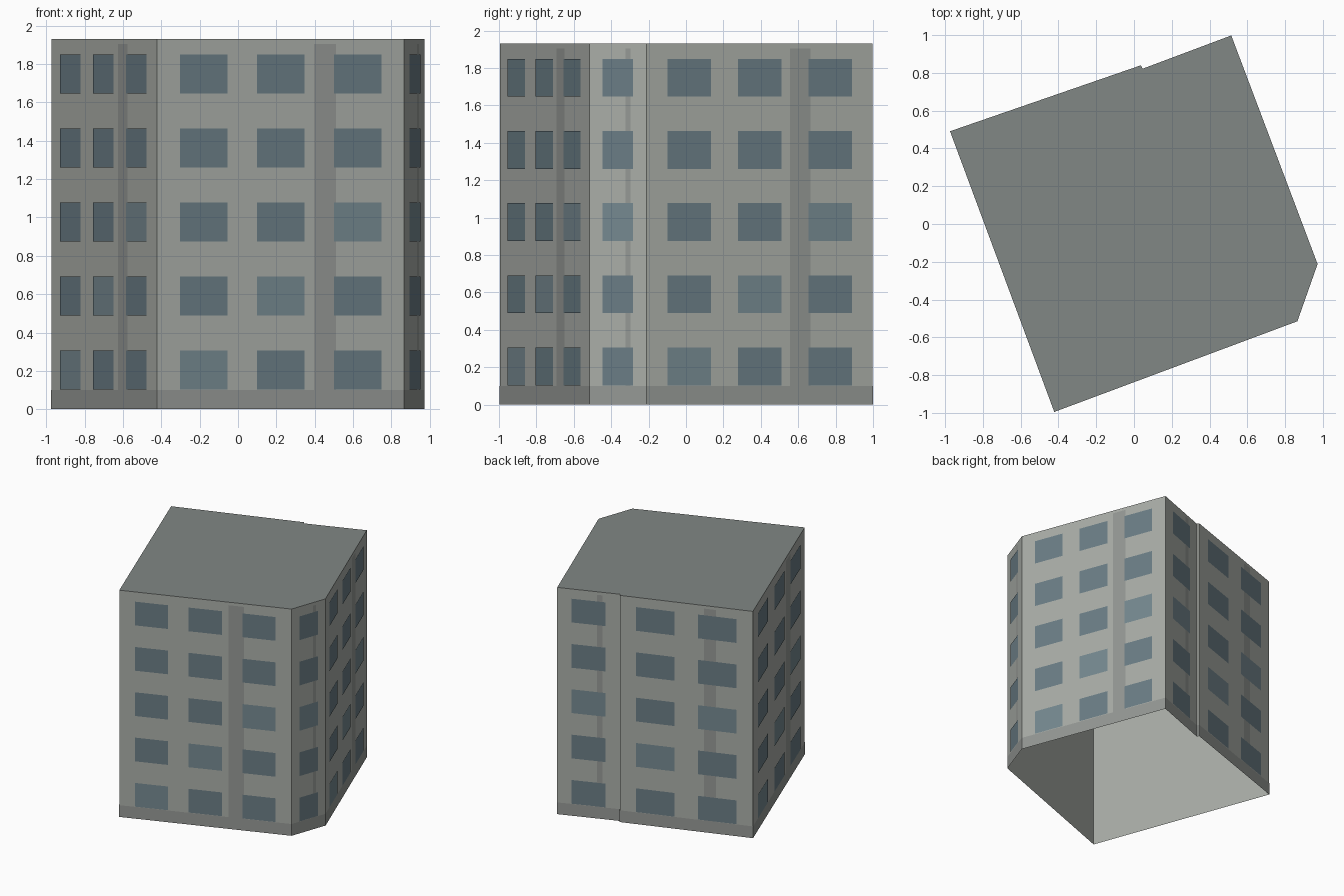
import bpy
from mathutils import Vector

if "Cube" in bpy.data.objects:
    bpy.data.objects.remove(bpy.data.objects["Cube"])

H = 1.93
FLOORS = 5
STOREY = H / FLOORS

# Footprint corners, counter-clockwise, with the number of window bays on the wall that follows
PLAN = [(-0.422, -0.995, 3), (0.865, -0.515, 1), (0.972, -0.212, 3), (0.515, 0.998, 1),
        (0.045, 0.822, 0), (0.036, 0.84, 2), (-0.974, 0.491, 3)]
N = len(PLAN)


def material(name, rgb):
    m = bpy.data.materials.new(name)
    m.diffuse_color = (*rgb, 1)
    m.use_nodes = True
    m.node_tree.nodes["Principled BSDF"].inputs["Base Color"].default_value = m.diffuse_color
    return m


WALL = material("wall_grey", (0.40, 0.42, 0.39))
ROOF = material("roof_grey", (0.22, 0.245, 0.235))
TRIM = material("trim_grey", (0.30, 0.315, 0.30))
GLASS = material("glass", (0.145, 0.205, 0.235))
PALE = material("pale_glass", (0.18, 0.25, 0.28))


def mesh_object(name, verts, faces, mats, slots=None):
    me = bpy.data.meshes.new(name)
    me.from_pydata(verts, [], faces)
    for m in mats:
        me.materials.append(m)
    for i, s in enumerate(slots or []):
        me.polygons[i].material_index = s
    me.update()
    ob = bpy.data.objects.new(name, me)
    bpy.context.collection.objects.link(ob)
    return ob


def panels(name, a, b, rects, lift, mats):
    """Flat rectangles (u0, u1, z0, z1, slot) laid on the wall running from a to b."""
    d = b - a
    out = Vector((d.y, -d.x, 0)).normalized() * lift
    verts, faces = [], []
    for u0, u1, z0, z1, _ in rects:
        k = len(verts)
        verts += [a + d * u + out + Vector((0, 0, z))
                  for u, z in ((u0, z0), (u1, z0), (u1, z1), (u0, z1))]
        faces.append((k, k + 1, k + 2, k + 3))
    mesh_object(name, verts, faces, mats, [r[4] for r in rects])


# Wall shell, open underneath
corners = [Vector((x, y, 0)) for x, y, _ in PLAN]
top = [c + Vector((0, 0, H)) for c in corners]
mesh_object("walls", corners + top,
            [(i, (i + 1) % N, (i + 1) % N + N, i + N) for i in range(N)], [WALL])

# Flat roof
mesh_object("roof", top, [tuple(range(N))], [ROOF])

# Facade details on each wall
for i, (_, _, bays) in enumerate(PLAN):
    a, b = corners[i], corners[(i + 1) % N]
    panels(f"plinth_{i}", a, b, [(0, 1, 0, 0.1, 0)], 0.002, [TRIM])
    if not bays:
        continue
    # Vertical strip behind the windows
    panels(f"strip_{i}", a, b, [(0.635, 0.724, 0.1, 1.905, 0)], 0.002, [TRIM])
    # Window grid
    pitch = 0.935 / bays
    half = (0.54 if bays == 1 else 0.62 * pitch) / 2
    rects = []
    for r in range(FLOORS):
        for c in range(bays):
            u = 0.5 + (c - (bays - 1) / 2) * pitch
            z = r * STOREY + 0.103
            pale = r == (c if bays == 3 else 3 - bays + c)
            rects.append((u - half, u + half, z, z + 0.202, int(pale)))
    panels(f"windows_{i}", a, b, rects, 0.004, [GLASS, PALE])
